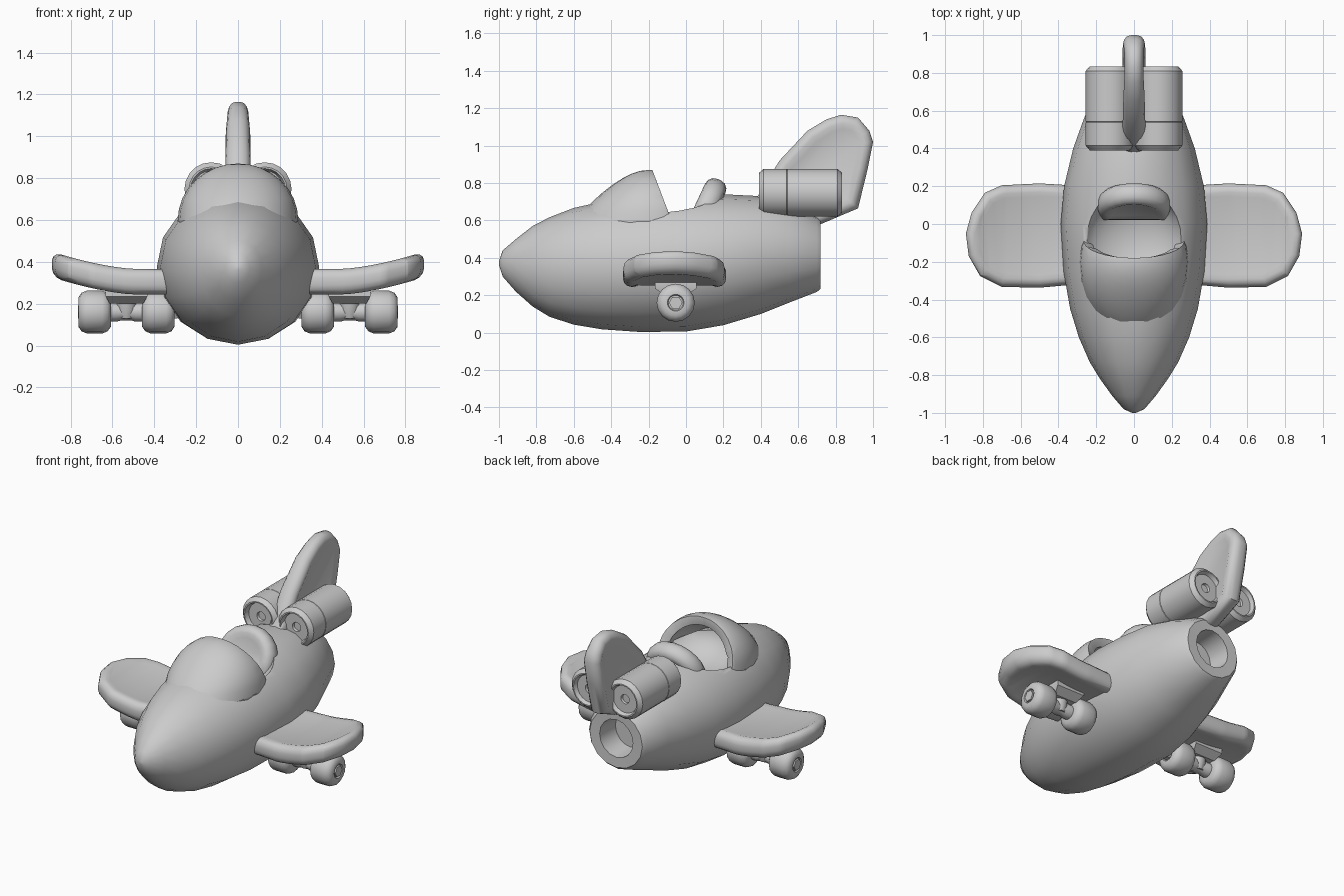
import bpy, bmesh
from math import sin, cos, pi, radians
from mathutils import Matrix, Vector

if "Cube" in bpy.data.objects:
    bpy.data.objects.remove(bpy.data.objects["Cube"])

grey = bpy.data.materials.new("plain_grey")
grey.use_nodes = True
grey.diffuse_color = (0.6, 0.6, 0.6, 1)
grey.node_tree.nodes["Principled BSDF"].inputs["Base Color"].default_value = (0.6, 0.6, 0.6, 1)


def finish(bm, name, angle=40, mirror=False):
    bmesh.ops.recalc_face_normals(bm, faces=bm.faces)
    mesh = bpy.data.meshes.new(name)
    bm.to_mesh(mesh)
    bm.free()
    ob = bpy.data.objects.new(name, mesh)
    bpy.context.collection.objects.link(ob)
    mesh.materials.append(grey)
    bpy.ops.object.select_all(action='DESELECT')
    ob.select_set(True)
    bpy.context.view_layer.objects.active = ob
    bpy.ops.object.shade_smooth_by_angle(angle=radians(angle))
    if mirror:
        ob.modifiers.new("mirror", 'MIRROR')
    return ob


def loft(rings):
    """Skin a list of equal rings and cap both ends."""
    bm = bmesh.new()
    loops = [[bm.verts.new(p) for p in ring] for ring in rings]
    n = len(loops[0])
    for a, b in zip(loops, loops[1:]):
        for i in range(n):
            j = (i + 1) % n
            bm.faces.new((a[i], a[j], b[j], b[i]))
    bm.faces.new(loops[0])
    bm.faces.new(loops[-1])
    return bm


def lathe(profile, axis, centre, sides=16):
    """Turn (radius, distance) pairs around a world axis."""
    rings = []
    for r, d in profile:
        ring = []
        for k in range(sides):
            p, q = r * cos(2 * pi * k / sides), r * sin(2 * pi * k / sides)
            v = {'X': (d, p, q), 'Y': (p, d, q), 'Z': (p, q, d)}[axis]
            ring.append(Vector(v) + Vector(centre))
        rings.append(ring)
    return loft(rings)


def plate(outline, half, bevel, rim, dent, matrix):
    """Thick rounded plate with a sunken panel on both faces."""
    bm = loft([[(u, v, w) for u, v in outline] for w in (-half, half)])
    bmesh.ops.recalc_face_normals(bm, faces=bm.faces)
    caps = [e for e in bm.edges if abs(e.verts[0].co.z - e.verts[1].co.z) < 1e-5]
    bmesh.ops.bevel(bm, geom=caps, offset=bevel, segments=3, profile=0.5,
                    affect='EDGES', clamp_overlap=True)
    bm.normal_update()
    for f in sorted(bm.faces, key=lambda f: -f.calc_area())[:2]:
        bmesh.ops.inset_region(bm, faces=[f], thickness=rim, depth=-dent)
    bm.transform(matrix)
    return bm


# Fuselage: y, bottom, top, half width; the last rows form the hollow tail
sections = [
    (-1.0, .36, .38, .01), (-.98, .30, .44, .055), (-.91, .22, .50, .115),
    (-.82, .14, .57, .18), (-.73, .085, .617, .235), (-.6, .043, .667, .292),
    (-.45, .018, .70, .338), (-.25, .004, .73, .373), (0, .006, .745, .388),
    (.2, .04, .74, .37), (.4, .10, .73, .322), (.55, .16, .69, .268),
    (.7, .218, .625, .208), (.72, .235, .605, .19), (.718, .30, .545, .12),
    (.57, .31, .535, .11)]
rings = []
for y, low, high, w in sections:
    mid, h = (low + high) / 2, (high - low) / 2
    rings.append([(w * sin(a), y, mid + h * cos(a))
                  for a in (2 * pi * k / 16 for k in range(16))])
body = finish(loft(rings), "fuselage")

# Cockpit well cut into the fuselage
bm = bmesh.new()
bmesh.ops.create_uvsphere(bm, u_segments=24, v_segments=14, radius=1)
bm.transform(Matrix.Translation((0, -.09, .72)) @ Matrix.Diagonal((.275, .27, .18, 1)))
cutter = finish(bm, "cockpit_cutter")
cutter.hide_render = True
cut = body.modifiers.new("well", 'BOOLEAN')
cut.operation, cut.solver, cut.object = 'DIFFERENCE', 'EXACT', cutter
bpy.context.view_layer.objects.active = body
bpy.ops.object.modifier_apply(modifier="well")
bpy.data.objects.remove(cutter)

# Windshield: open-backed dome shell, sloping forward into the nose
bm = bmesh.new()
bmesh.ops.create_uvsphere(bm, u_segments=24, v_segments=16, radius=1)
bm.transform(Matrix.Translation((0, -.2, .6)) @ Matrix.Diagonal((.288, .325, .27, 1)))
for v in bm.verts:
    if v.co.y < -.2:
        v.co.y = -.2 + (v.co.y + .2) * (1.17 - .47 * (v.co.z - .6) / .27)
for point, normal in (((0, -.18, .87), (0, .21, .08)), ((0, 0, .6), (0, 0, -1))):
    bmesh.ops.bisect_plane(bm, geom=bm.verts[:] + bm.edges[:] + bm.faces[:],
                           plane_co=point, plane_no=normal, clear_outer=True)
dome = finish(bm, "windshield")
shell = dome.modifiers.new("shell", 'SOLIDIFY')
shell.thickness, shell.offset = .055, -1
soft = dome.modifiers.new("soft_rim", 'BEVEL')
soft.width, soft.segments, soft.angle_limit = .02, 3, radians(50)

# Headrest leaning back behind the well
arch = [(.195 * cos(a), .185 * sin(a)) for a in (pi * k / 10 for k in range(11))]
arch += [(-.18, -.1), (.18, -.1)]
tilt = Matrix.Translation((0, .1, .65)) @ Matrix.Rotation(radians(65), 4, 'X')
finish(plate(arch, .06, .05, .03, .012, tilt), "headrest", 50)

# Tail fin, a little thinner toward the top
fin = [(.34, .66), (.42, .79), (.5, .92), (.65, 1.08), (.75, 1.14), (.83, 1.165),
       (.92, 1.15), (.98, 1.08), (1.0, 1.02), (.97, .87), (.92, .665), (.72, .58), (.5, .6)]
upright = Matrix(((0, 0, 1, 0), (1, 0, 0, 0), (0, 1, 0, 0), (0, 0, 0, 1)))
bm = plate(fin, .06, .045, .03, .012, upright)
for v in bm.verts:
    v.co.x *= 1 - 1.5 * max(0, v.co.z - 1.0)
finish(bm, "tail_fin", 50)

# Wings with tips that sweep up
wing = [(.25, .2), (.5, .215), (.7, .205), (.79, .165), (.86, .06), (.89, -.05),
        (.875, -.17), (.815, -.275), (.7, -.333), (.5, -.337), (.25, -.315)]
bm = plate(wing, .061, .045, .025, .006, Matrix.Translation((0, 0, .306)))
for k in range(7):
    bmesh.ops.bisect_plane(bm, geom=bm.verts[:] + bm.edges[:] + bm.faces[:],
                           plane_co=(.54 + .045 * k, 0, 0), plane_no=(1, 0, 0))
for v in bm.verts:
    v.co.z += .08 * (max(0, v.co.x - .5) / .385) ** 1.5
finish(bm, "wings", 45, True)

# Twin engines with a fine seam and recessed ends
engine = [(.027, .435), (.03, .42), (.088, .42), (.098, .39), (.106, .39),
          (.128, .415), (.128, .538), (.126, .54), (.128, .542), (.128, .81),
          (.106, .835), (.098, .835), (.088, .81), (.03, .81), (.027, .795)]
finish(lathe(engine, 'Y', (.128, 0, .748), 20), "engines", 30, True)

# Wheels, axles and mounts under the wings
axle_y, axle_z = -.055, .16
tyre = [(.04, .01), (.045, 0), (.07, 0), (.092, .015), (.102, .04), (.102, .115),
        (.092, .14), (.07, .155), (.045, .155), (.04, .145)]
for name, x in (("inner_wheels", .303), ("outer_wheels", .608)):
    finish(lathe(tyre, 'X', (x, axle_y, axle_z)), name, 50, True)
finish(lathe([(.036, .29), (.036, .765)], 'X', (0, axle_y, axle_z), 6), "axle_nuts", 30, True)
hanger = [(.046, .44), (.046, .49), (.04, .51), (.04, .56), (.046, .58), (.046, .63)]
finish(lathe(hanger, 'X', (0, axle_y, axle_z), 12), "axle_hangers", 40, True)
finish(lathe([(.035, .13), (.05, .17), (.055, .23)], 'Z', (.533, axle_y, 0), 12),
       "pivots", 40, True)
mount = [[(.533 + sx * a, axle_y + sy * b, z) for sx, sy in ((-1, -1), (1, -1), (1, 1), (-1, 1))]
         for a, b, z in ((.08, .06, .2), (.1, .11, .235), (.1, .11, .27))]
finish(loft(mount), "wheel_mounts", 30, True)
